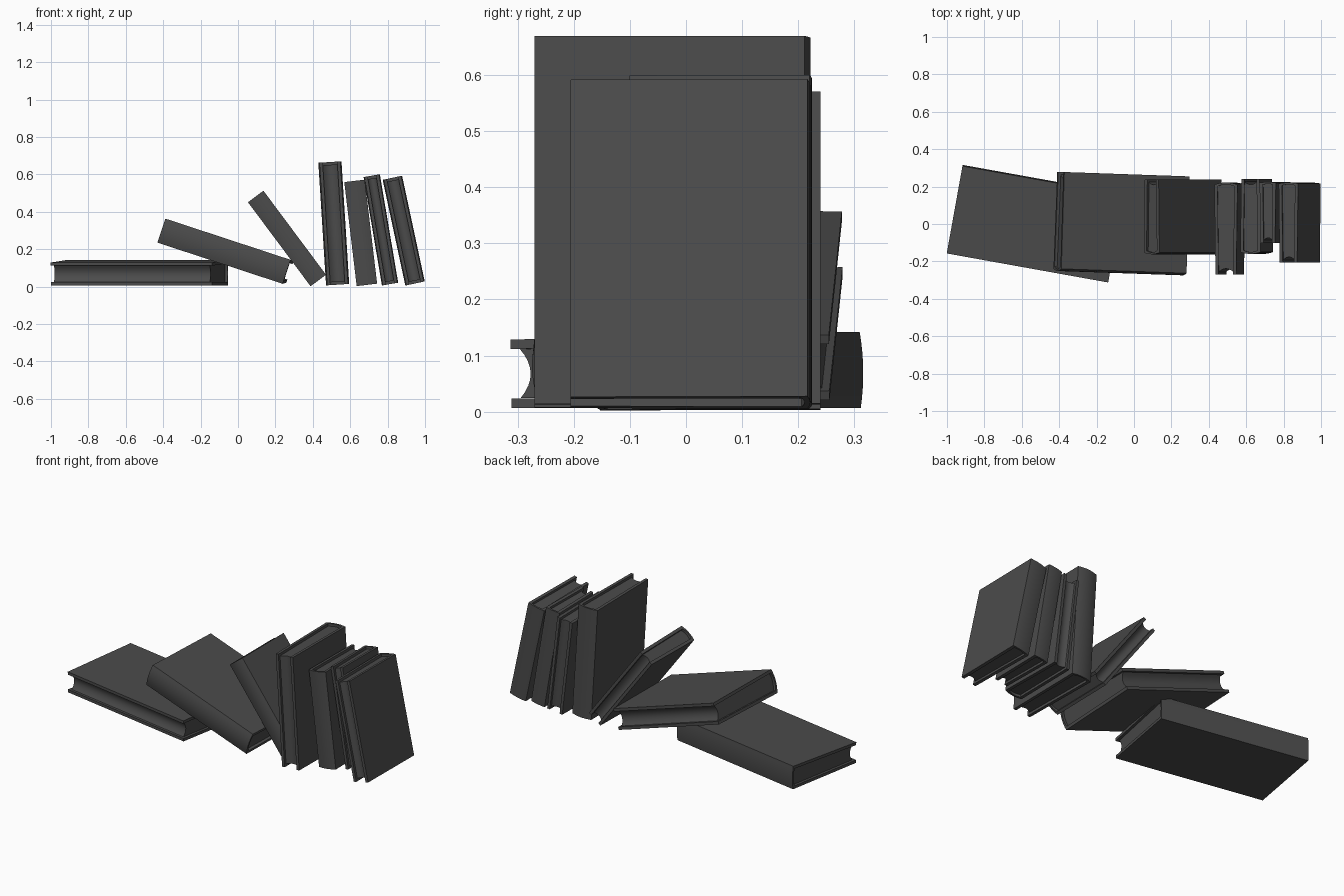
import bpy, bmesh
from math import radians
from mathutils import Matrix, Vector

if "Cube" in bpy.data.objects:
    bpy.data.objects.remove(bpy.data.objects["Cube"])

# dark charcoal for boards and pages alike
charcoal = bpy.data.materials.new("charcoal")
charcoal.diffuse_color = (0.07, 0.07, 0.07, 1)
charcoal.use_nodes = True
charcoal.node_tree.nodes["Principled BSDF"].inputs["Base Color"].default_value = charcoal.diffuse_color


def arc(half, y_edge, bulge, n=8):
    """Shallow arc across the thickness, from -half to +half, bulging along y."""
    pts = []
    for i in range(n + 1):
        t = -1 + 2 * i / n
        pts.append((half * t, y_edge + bulge * (1 - t * t)))
    return pts


def extrude_profile(name, profile, height, matrix):
    bm = bmesh.new()
    face = bm.faces.new([bm.verts.new((x, y, -height / 2)) for x, y in profile])
    top = bmesh.ops.extrude_face_region(bm, geom=[face])
    bmesh.ops.translate(bm, vec=(0, 0, height),
                        verts=[v for v in top["geom"] if isinstance(v, bmesh.types.BMVert)])
    bmesh.ops.transform(bm, matrix=matrix, verts=bm.verts)
    bmesh.ops.recalc_face_normals(bm, faces=bm.faces)
    bmesh.ops.triangulate(bm, faces=[f for f in bm.faces if len(f.verts) > 4])
    mesh = bpy.data.meshes.new(name)
    bm.to_mesh(mesh)
    bm.free()
    mesh.materials.append(charcoal)
    obj = bpy.data.objects.new(name, mesh)
    bpy.context.collection.objects.link(obj)
    bpy.context.view_layer.objects.active = obj
    obj.select_set(True)
    bpy.ops.object.shade_smooth_by_angle(angle=radians(35))
    obj.select_set(False)


def book(name, height, width, thick, center, lean, yaw=0, spine=1, roll=0, round_=0.09):
    """Standing book, spine at +y (or -y), leaning its top towards -x."""
    c = 0.017                        # board thickness
    half, fore_half = thick / 2, thick * 0.45
    bulge = thick * round_
    y0, y1 = -width / 2, width / 2 - bulge
    matrix = (Matrix.Translation(Vector(center))
              @ Matrix.Rotation(radians(yaw), 4, 'Z')
              @ Matrix.Rotation(radians(-lean), 4, 'Y')
              @ Matrix.Rotation(radians(roll), 4, 'Z')
              @ Matrix.Rotation(0 if spine > 0 else radians(180), 4, 'Z'))
    # cover: two boards joined by a rounded spine
    cover = ([(-fore_half, y0)] + arc(half, y1, bulge) + [(fore_half, y0), (fore_half - c, y0)]
             + arc(half - c, y1 - c * 0.6, bulge)[::-1] + [(-fore_half + c, y0)])
    extrude_profile(name + "_cover", cover, height, matrix)
    # page block: inset, hollowed at the fore edge
    pages = (arc(half - c, y1 - c * 0.6, bulge)
             + arc(fore_half - c, y0 + 0.014, thick * 0.14)[::-1])
    extrude_profile(name + "_pages", pages, height - 0.03, matrix)


# flat book and the ones tumbled against it
book("flat_book", 0.877, 0.48, 0.135, (-0.527, 0.002, 0.071), 90, yaw=-10.2, roll=-0.8, round_=0.04)
book("sloping_book", 0.705, 0.53, 0.135, (-0.066, 0.002, 0.189), 71.8, yaw=-2, spine=-1)
book("falling_book", 0.56, 0.40, 0.103, (0.262, 0.038, 0.257), 36.7, spine=-1)

# upright row
book("tall_book", 0.657, 0.492, 0.124, (0.512, -0.024, 0.338), 3.6)
book("row_book_1", 0.56, 0.40, 0.11, (0.656, 0.04, 0.287), 6.8, spine=-1)
book("row_book_2", 0.588, 0.325, 0.088, (0.764, 0.062, 0.303), 9.6, round_=0.05)
book("row_book_3", 0.578, 0.427, 0.106, (0.886, 0.008, 0.299), 12.1, round_=0.05)
